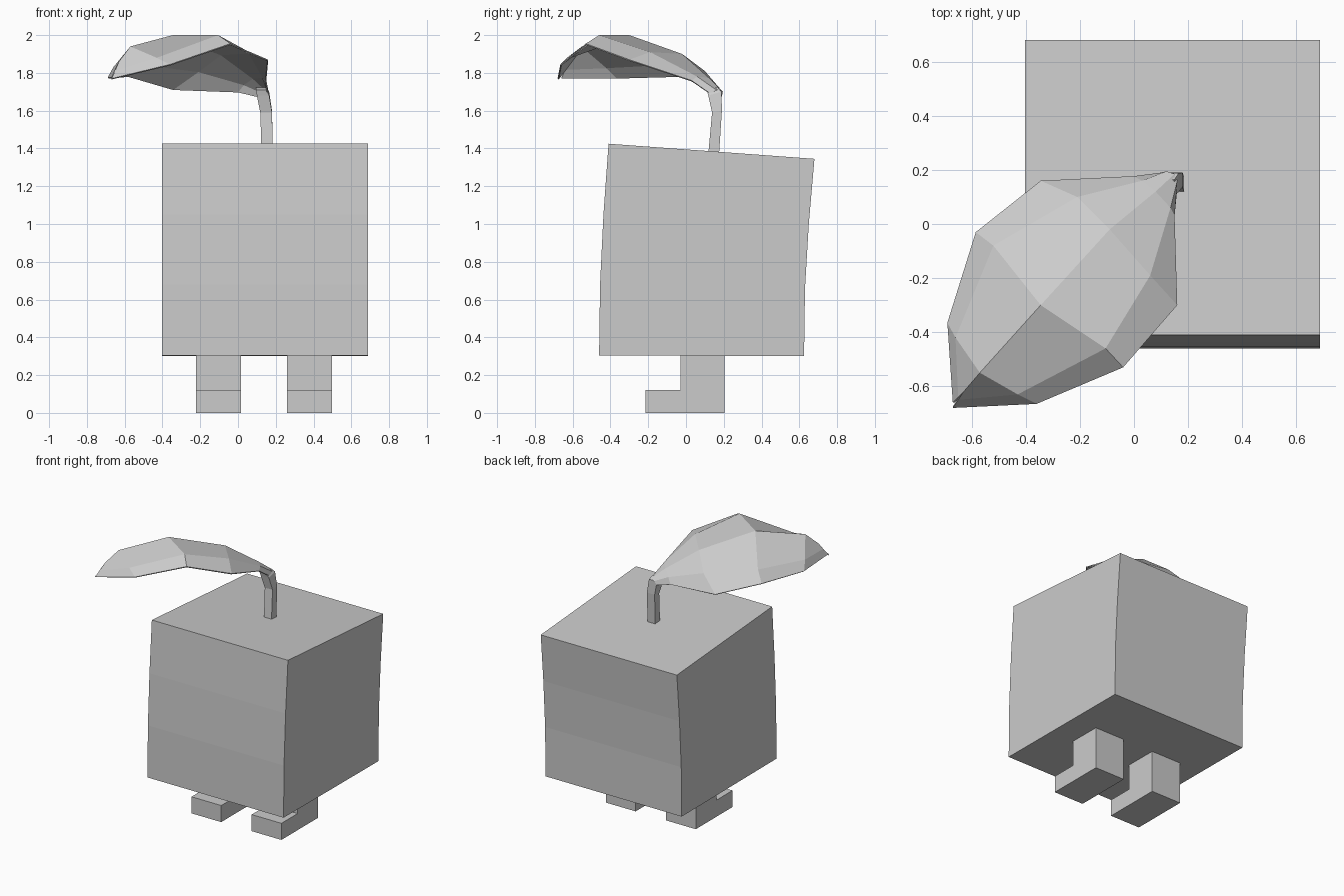
import bpy


def make(name, verts, faces):
    mesh = bpy.data.meshes.new(name)
    mesh.from_pydata(verts, [], faces)
    mesh.update()
    obj = bpy.data.objects.new(name, mesh)
    bpy.context.collection.objects.link(obj)
    return obj


def loft(name, rings):
    """Capped tube through closed rings, listed bottom to top, counter-clockwise."""
    n = len(rings[0])
    faces = [(r * n + i, r * n + (i + 1) % n, (r + 1) * n + (i + 1) % n, (r + 1) * n + i)
             for r in range(len(rings) - 1) for i in range(n)]
    faces += [tuple(reversed(range(n))), tuple(range(len(rings) * n - n, len(rings) * n))]
    return make(name, [v for ring in rings for v in ring], faces)


def slab(x0, x1, front, back):
    """Rectangular ring; front and back are (y, z)."""
    return [(x0, *front), (x1, *front), (x1, *back), (x0, *back)]


# Cube body, bending gently backwards as it rises
body = [((-0.46, 0.305), (0.625, 0.30)), ((-0.455, 0.68), (0.63, 0.66)),
        ((-0.437, 1.05), (0.65, 1.0)), ((-0.41, 1.425), (0.68, 1.345))]
loft("body", [slab(-0.403, 0.687, f, b) for f, b in body])

# L-shaped legs with toes pointing forward
profile = [(-0.215, 0), (0.205, 0), (0.205, 0.31), (-0.03, 0.31), (-0.03, 0.12), (-0.215, 0.12)]
for side, x in (("left", -0.222), ("right", 0.26)):
    loft(side + "_leg", [[(px, y, z) for y, z in profile] for px in (x, x + 0.238)])

# Stem curving over towards the leaf
stem = [(0.125, 0.185, (0.118, 1.37), (0.175, 1.37)),
        (0.118, 0.180, (0.138, 1.59), (0.190, 1.60)),
        (0.100, 0.165, (0.118, 1.68), (0.188, 1.70)),
        (0.095, 0.150, (0.110, 1.71), (0.165, 1.725))]
loft("stem", [slab(*s) for s in stem])

# Leaf canopy: each row runs across the leaf, from the stem out to the tip
rows = [
    [(0.10, 0.19, 1.675), (0.12, 0.195, 1.70), (0.15, 0.185, 1.71), (0.16, 0.16, 1.71), (0.16, 0.13, 1.69)],
    [(0.0, 0.177, 1.70), (0.03, 0.16, 1.74), (0.08, 0.12, 1.775), (0.135, 0.06, 1.78), (0.15, 0.03, 1.76)],
    [(-0.345, 0.16, 1.715), (-0.21, 0.10, 1.81), (-0.09, -0.02, 1.90), (0.06, -0.19, 1.91), (0.16, -0.30, 1.87)],
    [(-0.585, -0.03, 1.785), (-0.52, -0.08, 1.85), (-0.345, -0.30, 2.0), (-0.105, -0.46, 2.0), (-0.04, -0.53, 1.955)],
    [(-0.69, -0.365, 1.775), (-0.66, -0.42, 1.83), (-0.57, -0.55, 1.94), (-0.43, -0.63, 1.88), (-0.36, -0.665, 1.845)],
    [(-0.67, -0.66, 1.775), (-0.65, -0.64, 1.82), (-0.63, -0.62, 1.86), (-0.65, -0.65, 1.81), (-0.67, -0.68, 1.77)],
]
leaf = make("leaf", [v for row in rows for v in row],
            [(r * 5 + c, r * 5 + c + 5, r * 5 + c + 6, r * 5 + c + 1)
             for r in range(5) for c in range(4)])
thick = leaf.modifiers.new("thickness", "SOLIDIFY")
thick.thickness = 0.008
